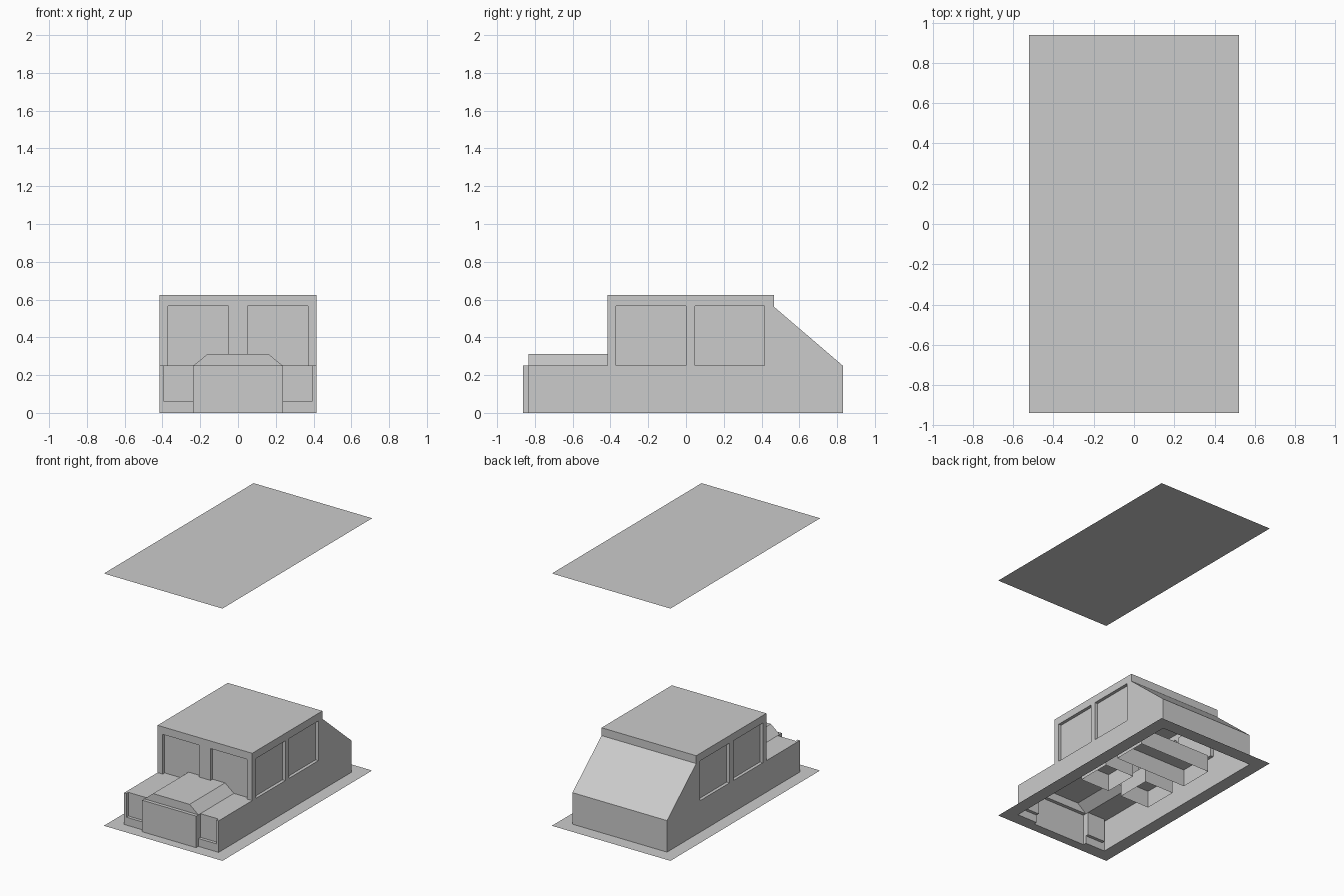
import bpy, bmesh
from mathutils import Vector

if "Cube" in bpy.data.objects:
    bpy.data.objects.remove(bpy.data.objects["Cube"])


def link(name, bm):
    bmesh.ops.recalc_face_normals(bm, faces=bm.faces[:])
    me = bpy.data.meshes.new(name)
    bm.to_mesh(me)
    bm.free()
    ob = bpy.data.objects.new(name, me)
    bpy.context.collection.objects.link(ob)
    return ob


def prism(name, pts, offset):
    """Extrude a closed 3D outline along an offset vector."""
    bm = bmesh.new()
    face = bm.faces.new([bm.verts.new(p) for p in pts])
    ext = bmesh.ops.extrude_face_region(bm, geom=[face], use_keep_orig=True)
    verts = [g for g in ext["geom"] if isinstance(g, bmesh.types.BMVert)]
    bmesh.ops.translate(bm, verts=verts, vec=Vector(offset))
    return link(name, bm)


def box(name, x0, x1, y0, y1, z0, z1):
    pts = [(x0, y0, z0), (x1, y0, z0), (x1, y1, z0), (x0, y1, z0)]
    return prism(name, pts, (0, 0, z1 - z0))


def evaluated_mesh(ob):
    bpy.context.view_layer.update()
    dg = bpy.context.evaluated_depsgraph_get()
    return bpy.data.meshes.new_from_object(ob.evaluated_get(dg))


def combine(ob, tool, operation):
    mod = ob.modifiers.new("bool", 'BOOLEAN')
    mod.operation, mod.object, mod.solver = operation, tool, 'EXACT'
    me = evaluated_mesh(ob)
    ob.modifiers.clear()
    ob.data = me
    bpy.data.objects.remove(tool)


def open_bottom(ob, z):
    bm = bmesh.new()
    bm.from_mesh(ob.data)
    low = [f for f in bm.faces if all(abs(v.co.z - z) < 1e-4 for v in f.verts)]
    bmesh.ops.delete(bm, geom=low, context='FACES')
    bm.to_mesh(ob.data)
    bm.free()


W, D = 0.415, 0.025          # half width of body, recess depth
FRONT, GRILLE, BACK, BELT = -0.835, -0.8625, 0.83, 0.25

# Body: side profile extruded across the width
profile = [(FRONT, 0), (BACK, 0), (BACK, BELT), (0.465, 0.5625), (0.465, 0.625),
           (-0.415, 0.625), (-0.415, BELT), (FRONT, BELT)]
body = prism("car_body", [(-W, y, z) for y, z in profile], (2 * W, 0, 0))

# Recessed windows and headlight corners
for s in (-1, 1):
    for y0, y1 in ((-0.37, 0.0), (0.047, 0.415)):
        xs = sorted((s * (W - D), s * (W + 0.1)))
        combine(body, box("cut", *xs, y0, y1, BELT, 0.565), 'DIFFERENCE')
    xs = sorted((s * 0.05, s * 0.37))
    combine(body, box("cut", *xs, -0.5, -0.415 + D, BELT, 0.565), 'DIFFERENCE')
    xs = sorted((s * 0.2, s * 0.395))
    combine(body, box("cut", *xs, -1, FRONT + D, 0.0625, 0.3), 'DIFFERENCE')

# Raised hood centre and protruding grille
hood = [(-0.237, 0.1), (0.237, 0.1), (0.237, BELT), (0.16, 0.3125),
        (-0.16, 0.3125), (-0.237, BELT)]
combine(body, prism("hood", [(x, FRONT, z) for x, z in hood], (0, 0.47, 0)), 'UNION')
combine(body, box("grille", -0.237, 0.237, GRILLE, -0.7, 0, BELT), 'UNION')
open_bottom(body, 0)

# Ground flange with an opening that follows the body footprint
cu = bpy.data.curves.new("flange_outline", 'CURVE')
cu.dimensions, cu.fill_mode = '2D', 'BOTH'
FX, FY, G = 0.52, 0.9375, 0.237
outer = [(-FX, -FY), (FX, -FY), (FX, FY), (-FX, FY)]
inner = [(-W, FRONT), (-G, FRONT), (-G, GRILLE), (G, GRILLE), (G, FRONT),
         (W, FRONT), (W, BACK), (-W, BACK)]
for loop in (outer, inner):
    sp = cu.splines.new('POLY')
    sp.points.add(len(loop) - 1)
    for p, (x, y) in zip(sp.points, loop):
        p.co = (x, y, 0, 1)
    sp.use_cyclic_u = True
outline = bpy.data.objects.new("flange_outline", cu)
bpy.context.collection.objects.link(outline)
flange = bpy.data.objects.new("base_flange", evaluated_mesh(outline))
bpy.context.collection.objects.link(flange)
bpy.data.objects.remove(outline)

# Hollow seats inside the cabin, open below
seats = {"rear_bench": (-0.32, 0.32, 0.19, 0.47),
         "left_seat": (-0.32, -0.06, -0.22, 0.06),
         "right_seat": (0.06, 0.32, -0.22, 0.06)}
for name, (x0, x1, y0, y1) in seats.items():
    seat = box(name, x0, x1, y0, y1, 0.0625, 0.2)
    open_bottom(seat, 0.0625)

# Flat sheet floating above
bm = bmesh.new()
bm.faces.new([bm.verts.new((x, y, 2)) for x, y in outer])
link("upper_sheet", bm)
